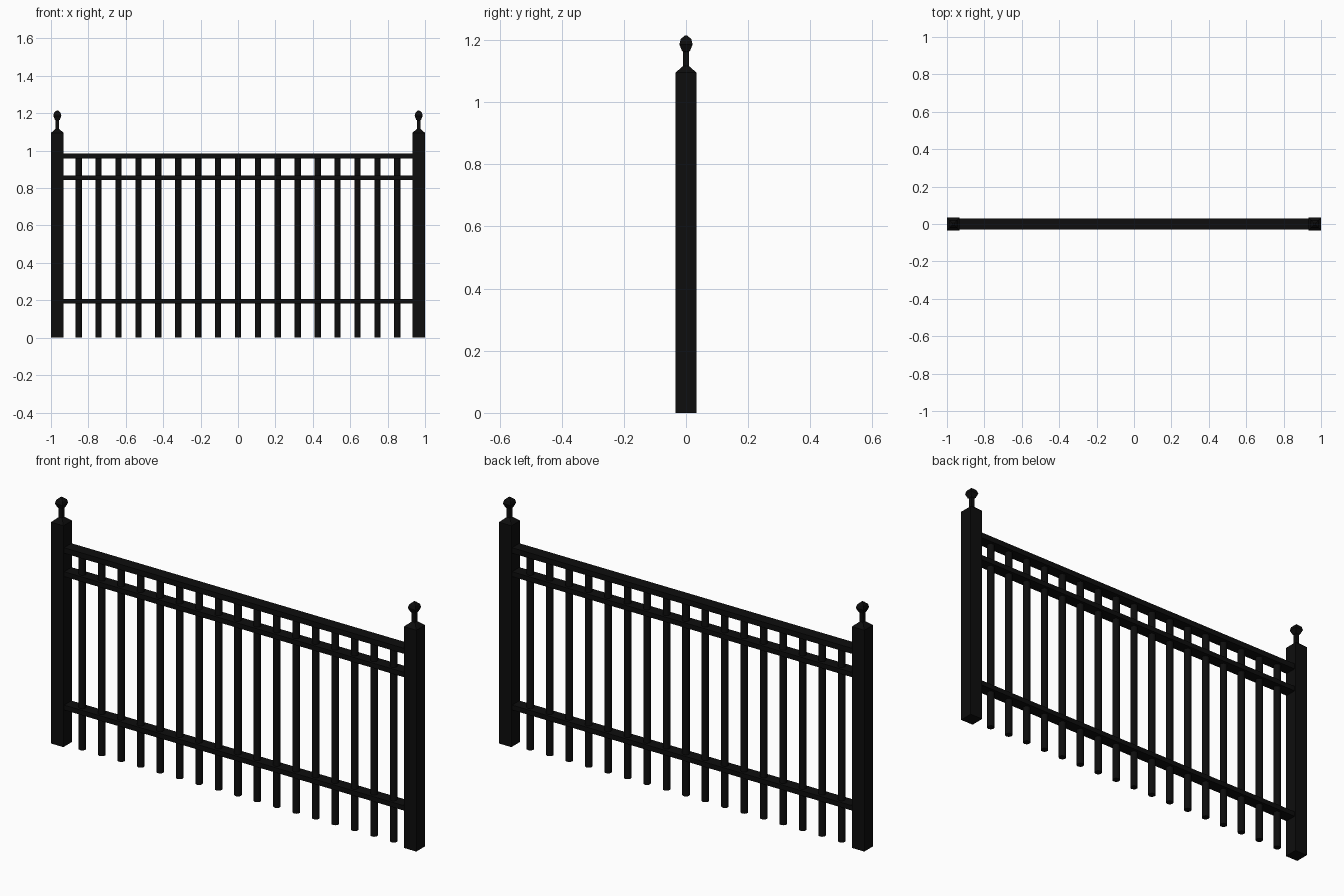
import bpy, bmesh, math

if "Cube" in bpy.data.objects:
    bpy.data.objects.remove(bpy.data.objects["Cube"])

black = bpy.data.materials.new("black_paint")
black.diffuse_color = (0.004, 0.004, 0.004, 1)
black.use_nodes = True
black.node_tree.nodes["Principled BSDF"].inputs["Base Color"].default_value = black.diffuse_color


def lathe(name, x, profile, sides, smooth=False):
    """Stack of regular rings; for 4 sides the radius is the half width."""
    bm = bmesh.new()
    k = math.sqrt(2) if sides == 4 else 1
    rings = []
    for r, z in profile:
        ring = []
        for i in range(sides):
            a = math.pi / sides + 2 * math.pi * i / sides
            ring.append(bm.verts.new((r * k * math.cos(a), r * k * math.sin(a), z)))
        rings.append(ring)
    for lo, hi in zip(rings, rings[1:]):
        for i in range(sides):
            j = (i + 1) % sides
            f = bm.faces.new((lo[i], lo[j], hi[j], hi[i]))
            f.smooth = smooth
    bm.faces.new(rings[0][::-1])
    bm.faces.new(rings[-1])
    return finish(name, bm, (x, 0, 0))


def finish(name, bm, loc):
    me = bpy.data.meshes.new(name)
    bm.to_mesh(me)
    bm.free()
    me.materials.append(black)
    ob = bpy.data.objects.new(name, me)
    ob.location = loc
    bpy.context.collection.objects.link(ob)
    return ob


def box(name, size, loc):
    bm = bmesh.new()
    bmesh.ops.create_cube(bm, size=1)
    bmesh.ops.scale(bm, vec=size, verts=bm.verts)
    return finish(name, bm, loc)


# End posts with sloped caps, thin necks and faceted finials
for side, s in (("left", -1), ("right", 1)):
    x = s * 0.966
    lathe(side + "_post", x, [(0.034, 0), (0.034, 1.095), (0.009, 1.117)], 4)
    lathe(side + "_finial", x, [(0.009, 1.11), (0.009, 1.162), (0.013, 1.165),
                                (0.0215, 1.186), (0.017, 1.203), (0.005, 1.214)], 4)

# Horizontal rails between the posts
for name, z, h in (("top_rail", 0.971, 0.027), ("upper_rail", 0.854, 0.024),
                   ("lower_rail", 0.194, 0.024)):
    box(name, (1.87, 0.058, h), (0, 0, z))

# Round pickets
for i in range(17):
    lathe("picket_%02d" % (i + 1), (i - 8) * 0.1065,
          [(0.017, 0), (0.017, 0.965)], 16, True)
